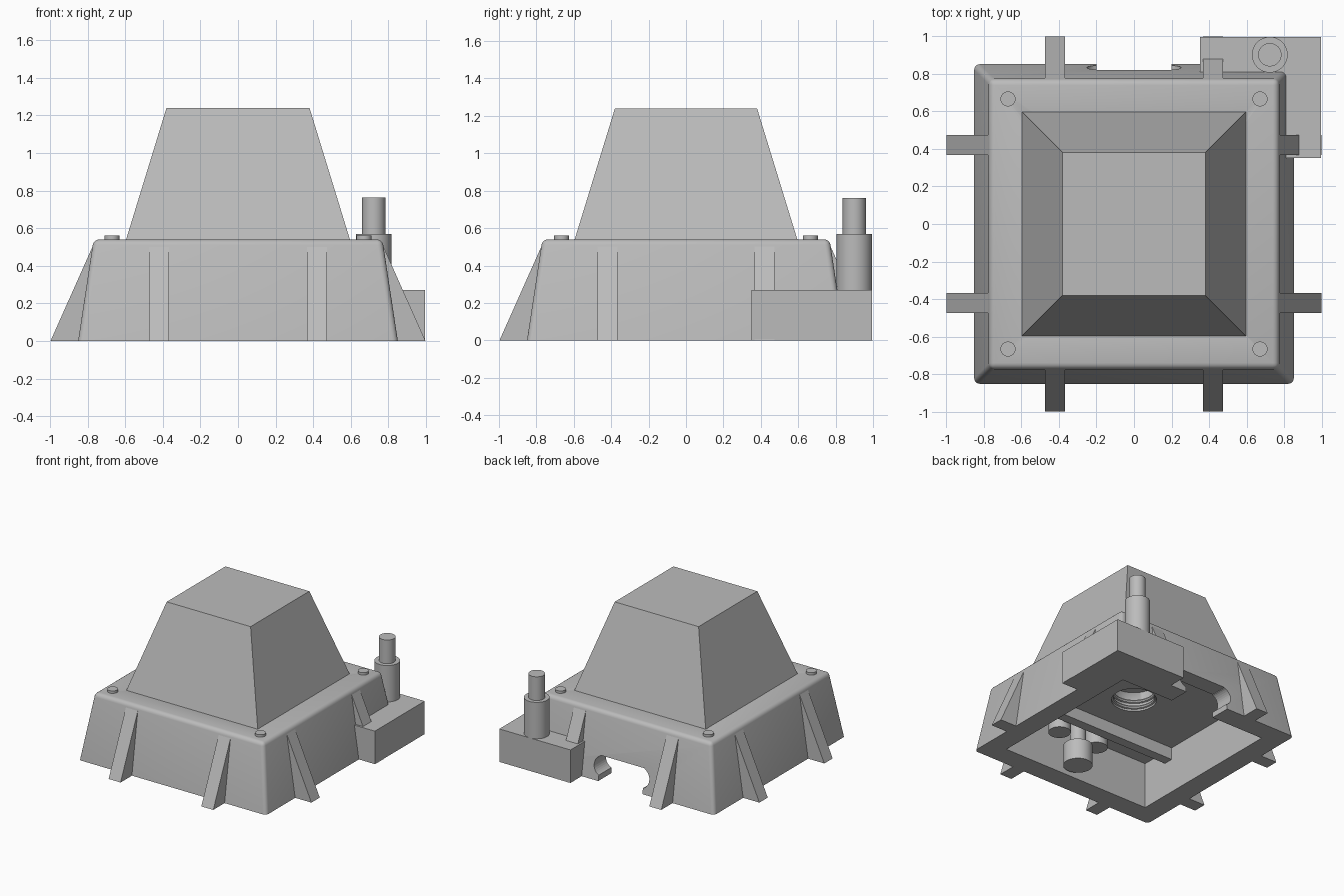
import bpy, bmesh, math
from mathutils import Matrix, Vector

if "Cube" in bpy.data.objects:
    bpy.data.objects.remove(bpy.data.objects["Cube"])

grey = bpy.data.materials.new("plain_grey")
grey.diffuse_color = (0.5, 0.5, 0.5, 1)
grey.use_nodes = True
grey.node_tree.nodes["Principled BSDF"].inputs["Base Color"].default_value = grey.diffuse_color


def finish(name, bm, smooth=False):
    bmesh.ops.recalc_face_normals(bm, faces=bm.faces)
    me = bpy.data.meshes.new(name)
    bm.to_mesh(me)
    bm.free()
    me.materials.append(grey)
    ob = bpy.data.objects.new(name, me)
    bpy.context.collection.objects.link(ob)
    if smooth:
        activate(ob)
        bpy.ops.object.shade_smooth_by_angle(angle=math.radians(35))
    return ob


def activate(ob):
    bpy.ops.object.select_all(action='DESELECT')
    ob.select_set(True)
    bpy.context.view_layer.objects.active = ob


def box(name, x0, x1, y0, y1, z0, z1):
    bm = bmesh.new()
    bmesh.ops.create_cube(bm, size=1)
    for v in bm.verts:
        v.co = Vector((x1 if v.co.x > 0 else x0,
                       y1 if v.co.y > 0 else y0,
                       z1 if v.co.z > 0 else z0))
    return finish(name, bm)


def frustum(name, half0, half1, z0, z1, bevel=0):
    bm = bmesh.new()
    bmesh.ops.create_cube(bm, size=2)
    for v in bm.verts:
        h, z = (half1, z1) if v.co.z > 0 else (half0, z0)
        v.co = Vector((v.co.x * h, v.co.y * h, z))
    if bevel:
        edges = [e for e in bm.edges if max(v.co.z for v in e.verts) > z1 - 0.001]
        bmesh.ops.bevel(bm, geom=edges, offset=bevel, segments=4,
                        profile=0.5, affect='EDGES')
    return finish(name, bm, bevel > 0)


def cylinder(name, x, y, r, z0, z1, seg=40):
    bm = bmesh.new()
    bmesh.ops.create_cone(bm, cap_ends=True, segments=seg, radius1=r, radius2=r,
                          depth=z1 - z0,
                          matrix=Matrix.Translation((x, y, (z0 + z1) / 2)))
    return finish(name, bm, True)


def cut(target, cutter):
    activate(target)
    m = target.modifiers.new("cut", 'BOOLEAN')
    m.operation = 'DIFFERENCE'
    m.solver = 'EXACT'
    m.object = cutter
    bpy.ops.object.modifier_apply(modifier=m.name)


# Hollow base shell and the corner block that shares its cavity
base = frustum("base_shell", 0.85, 0.768, 0, 0.54, 0.03)
block = box("corner_block", 0.35, 0.995, 0.35, 0.995, 0, 0.27)
cavity = box("cavity_cutter", -0.68, 0.68, -0.68, 0.68, -0.2, 0.38)
hole = cylinder("hole_cutter", 0, 0, 0.17, 0.3, 0.7)
slot = box("slot_cutter", -0.2, 0.2, 0.6, 1.0, -0.1, 0.2)
cutters = [cavity, hole, slot]
for s in (-1, 1):
    # Rounded ends of the rear opening
    bm = bmesh.new()
    bmesh.ops.create_cone(bm, cap_ends=True, segments=32, radius1=0.08, radius2=0.08,
                          depth=0.4,
                          matrix=Matrix.Translation((s * 0.17, 0.8, 0.12))
                          @ Matrix.Rotation(math.pi / 2, 4, 'X'))
    cutters.append(finish("slot_end_cutter", bm))
for c in cutters:
    cut(base, c)
cut(block, cavity)
for c in cutters:
    bpy.data.objects.remove(c)

# Tapered upper body
frustum("upper_body", 0.595, 0.38, 0.54, 1.24)

# Eight sloping buttresses, two per side
profile = [(0.72, 0), (0.997, 0), (0.772, 0.505), (0.72, 0.505)]
for side in range(4):
    for s in (-1, 1):
        bm = bmesh.new()
        f = bm.faces.new([bm.verts.new((s * 0.42 - 0.054, y, z)) for y, z in profile])
        ext = bmesh.ops.extrude_face_region(bm, geom=[f])["geom"]
        bmesh.ops.translate(bm, vec=(0.108, 0, 0),
                            verts=[g for g in ext if isinstance(g, bmesh.types.BMVert)])
        bmesh.ops.rotate(bm, verts=bm.verts, cent=(0, 0, 0),
                         matrix=Matrix.Rotation(side * math.pi / 2, 3, 'Z'))
        finish("buttress", bm)

# Corner screws
for x in (-0.67, 0.67):
    for y in (-0.665, 0.665):
        cylinder("screw", x, y, 0.04, 0.53, 0.56, 24)

# Stepped post on the corner block
cylinder("post_lower", 0.722, 0.9, 0.095, 0.26, 0.568)
cylinder("post_upper", 0.722, 0.9, 0.062, 0.56, 0.762)

# Ridges inside the central hole
for z in (0.41, 0.46):
    bpy.ops.mesh.primitive_torus_add(major_radius=0.168, minor_radius=0.015,
                                     major_segments=40, minor_segments=8,
                                     location=(0, 0, z))
    ring = bpy.context.object
    ring.name = "hole_ridge"
    ring.data.materials.append(grey)
    bpy.ops.object.shade_smooth_by_angle()

# Fittings under the deck
box("underside_rib", -0.69, 0.69, -0.45, -0.37, 0.28, 0.39)
cylinder("underside_peg", 0.08, -0.56, 0.11, 0.03, 0.2)
cylinder("underside_stem", 0.08, -0.56, 0.06, 0.2, 0.39)
for x in (-0.1, 0.26):
    cylinder("underside_pad", x, -0.56, 0.085, 0.25, 0.39)
